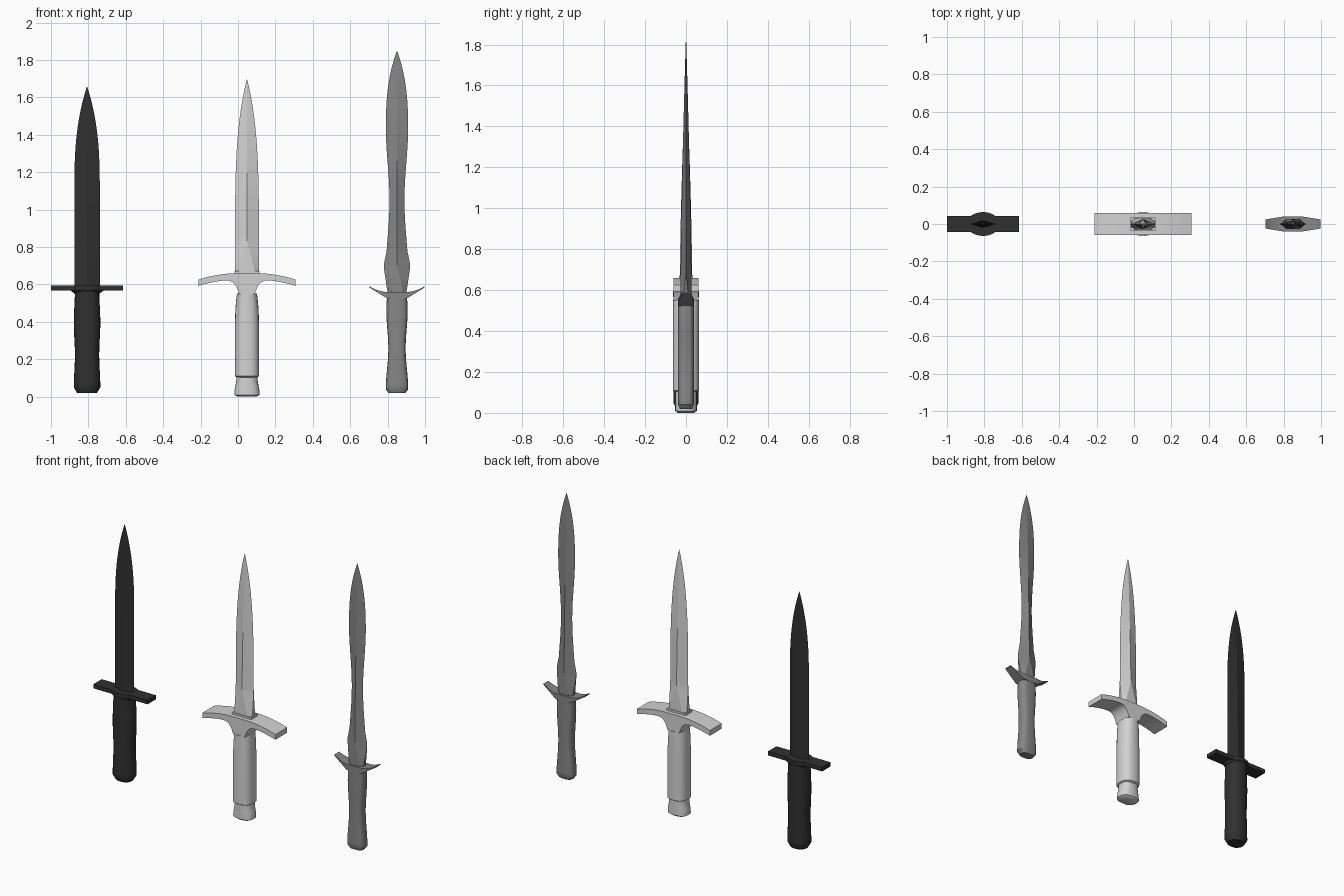
import bpy, bmesh
from math import cos, sin, pi, radians, copysign

cube = bpy.data.objects.get("Cube")
if cube:
    bpy.data.objects.remove(cube, do_unlink=True)


def material(name, value):
    mat = bpy.data.materials.new(name)
    mat.use_nodes = True
    colour = (value, value, value, 1)
    mat.diffuse_color = colour
    mat.node_tree.nodes["Principled BSDF"].inputs["Base Color"].default_value = colour
    return mat


def steps(count):
    """Evenly spaced fractions from zero to one."""
    return [i / count for i in range(count + 1)]


def loft(name, centre, rings, mat, angle):
    """Skin a list of equal-length point rings and cap both ends."""
    bm = bmesh.new()
    loops = [[bm.verts.new(point) for point in ring] for ring in rings]
    count = len(loops[0])
    for lower, upper in zip(loops, loops[1:]):
        for i in range(count):
            j = (i + 1) % count
            bm.faces.new((lower[i], lower[j], upper[j], upper[i]))
    bm.faces.new(loops[0][::-1])
    bm.faces.new(loops[-1])
    bmesh.ops.remove_doubles(bm, verts=bm.verts, dist=0.0002)
    bmesh.ops.recalc_face_normals(bm, faces=bm.faces)
    mesh = bpy.data.meshes.new(name)
    bm.to_mesh(mesh)
    bm.free()
    mesh.materials.append(mat)
    mesh.shade_smooth()
    mesh.set_sharp_from_angle(angle=radians(angle))
    obj = bpy.data.objects.new(name, mesh)
    obj.location.x = centre
    bpy.context.collection.objects.link(obj)


def blade(name, centre, mat, base, tip, width, thickness, facet=0):
    """Diamond section blade; facet is the height of the blocky root."""
    rings = []
    for s in steps(40):
        z = base + (tip - base) * s
        w = width(z)
        t = thickness * (1 - s ** 1.5)
        root = max(0, 1 - (z - base) / facet) if facet else 0
        flat = root * w * 0.7
        edge = root * t * 0.5
        rings.append([(w, -edge, z), (w, edge, z), (flat, t, z), (-flat, t, z),
                      (-w, edge, z), (-w, -edge, z), (-flat, -t, z), (flat, -t, z)])
    loft(name, centre, rings, mat, angle=12)


def point_taper(z, start, tip, power):
    """Full width below start, curving in to nothing at the tip."""
    u = max(0, (z - start) / (tip - start))
    return max(0, 1 - u ** power)


def grip(name, centre, mat, low, high, bevel, width, depth, power=2.5):
    """Rounded section column with a bevelled foot; power sets how boxy it is."""
    def soft(v):
        return copysign(abs(v) ** (2 / power), v)

    def ring(z, w, d):
        turns = [2 * pi * t for t in steps(24)[:-1]]
        return [(w * soft(cos(a)), d * soft(sin(a)), z) for a in turns]

    shoulder = low + bevel
    rings = [ring(low, width(0) * 0.75, depth * 0.75)]
    rings += [ring(shoulder + (high - shoulder) * s, width(s), depth) for s in steps(20)]
    loft(name, centre, rings, mat, angle=35)


def guard(name, centre, mat, inner, outer, top, height, depth):
    """Symmetric crossbar; the rules take the fraction from hub to arm end."""
    half = []
    for u in steps(20):
        x = inner + (outer - inner) * u
        half.append((x, top(u) - height(u), top(u), depth(u)))
    mirrored = [(-x, lo, hi, d) for x, lo, hi, d in reversed(half)]
    rings = [[(x, -d, lo), (x, d, lo), (x, d, hi), (x, -d, hi)]
             for x, lo, hi, d in mirrored + half]
    loft(name, centre, rings, mat, angle=25)


black = material("black steel", 0.03)
silver = material("pale silver", 0.65)
grey = material("mid grey", 0.24)

# Black dagger: straight blade, flat crossbar with an oval hub
left = -0.807
blade("black_blade", left, black, base=0.58, tip=1.66, thickness=0.02,
      width=lambda z: 0.068 * point_taper(z, start=1.1, tip=1.66, power=2.7))
guard("black_guard", left, black, inner=0.08, outer=0.193, top=lambda u: 0.593,
      height=lambda u: 0.026, depth=lambda u: 0.043)
grip("black_guard_hub", left, black, low=0.55, high=0.593, bevel=0.017,
     width=lambda s: 0.088, depth=0.064, power=2)
grip("black_handle", left, black, low=0.02, high=0.57, bevel=0.03,
     width=lambda s: 0.068 + 0.003 * cos(3 * pi * s), depth=0.062, power=2.2)

# Silver dagger: faceted blade root, drooping crossbar, separate pommel
middle = 0.048
blade("silver_blade", middle, silver, base=0.66, tip=1.7, thickness=0.03, facet=0.17,
      width=lambda z: 0.064 * point_taper(z, start=0.7, tip=1.7, power=4))
guard("silver_blade_seat", middle, silver, inner=0.03, outer=0.068,
      top=lambda u: 0.672, height=lambda u: 0.03, depth=lambda u: 0.034)
guard("silver_guard", middle, silver, inner=0.042, outer=0.26,
      top=lambda u: 0.66 - 0.034 * u * u,
      height=lambda u: 0.034 + 0.076 * (1 - u) ** 10, depth=lambda u: 0.06)
grip("silver_handle", middle, silver, low=0.1, high=0.552, bevel=0.01,
     width=lambda s: 0.065 - 0.012 * s ** 6, depth=0.064)
grip("silver_pommel", middle, silver, low=0, high=0.105, bevel=0.01,
     width=lambda s: 0.062 + 0.006 * cos(pi * s), depth=0.053)

# Grey dagger: leaf blade with a narrow waist, upswept crossbar
right = 0.85


def leaf_width(z):
    waist = cos(pi * (z - 1.05) / 0.8) if abs(z - 1.05) < 0.4 else 0
    flare = 0.012 - 0.15 * abs(z - 0.7)
    if z > 0.7:
        flare = max(flare, 0)
    body = 0.06 - 0.02 * waist ** 2 + flare
    return body * point_taper(z, start=1.4, tip=1.85, power=2.8)


blade("grey_blade", right, grey, base=0.55, tip=1.85, thickness=0.027, facet=0.14,
      width=leaf_width)
guard("grey_guard", right, grey, inner=0.05, outer=0.147,
      top=lambda u: 0.56 + 0.03 * u * u,
      height=lambda u: 0.007 + 0.03 * (1 - u) ** 2,
      depth=lambda u: 0.04 - 0.016 * u)
grip("grey_handle", right, grey, low=0.02, high=0.55, bevel=0.02, power=3,
     width=lambda s: 0.054 - 0.004 * s + 0.006 * cos(2.4 * pi * s), depth=0.039)
